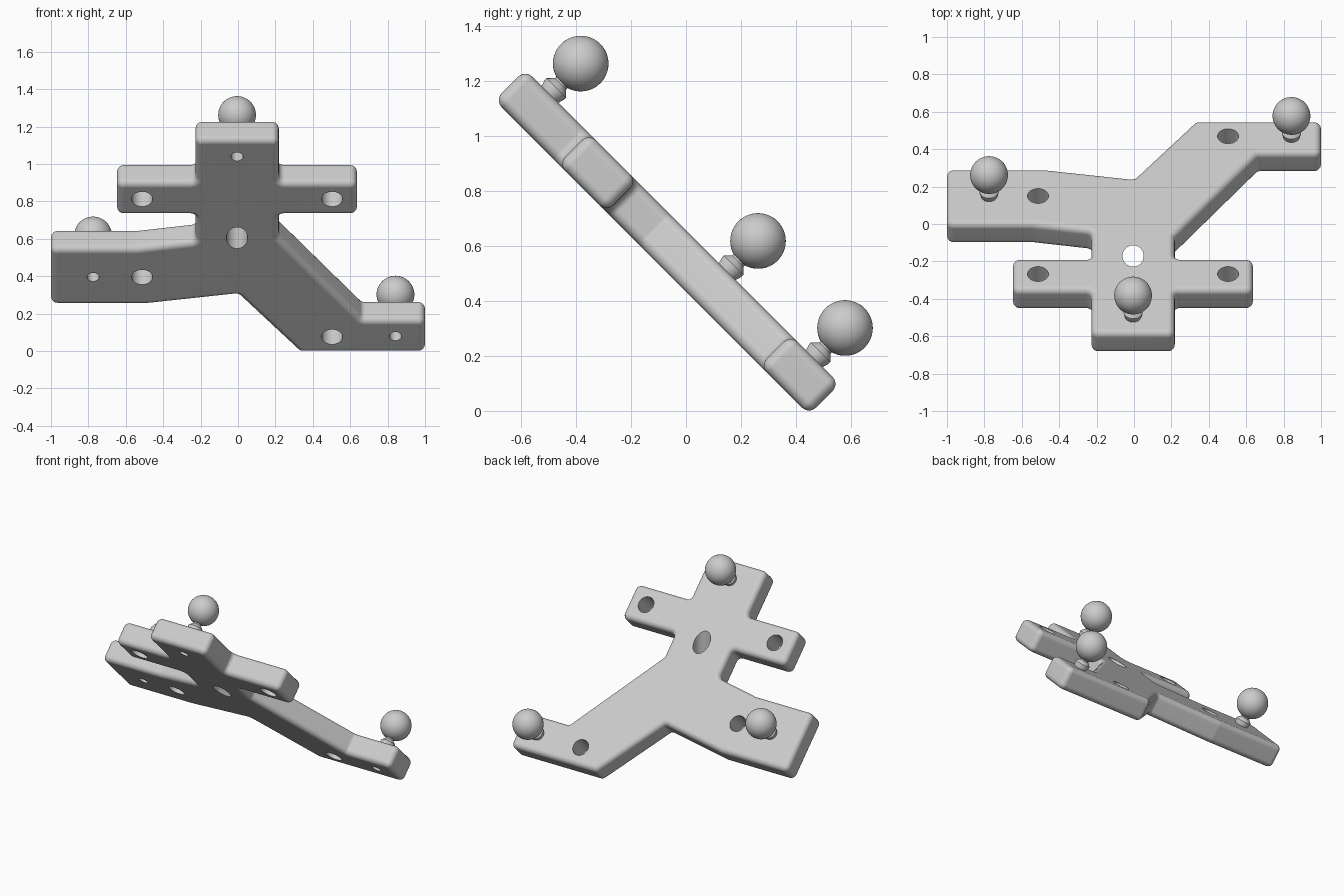
import bpy, bmesh, math
from mathutils import Vector

if "Cube" in bpy.data.objects:
    bpy.data.objects.remove(bpy.data.objects["Cube"])

Q = math.sqrt(0.5)
S_AXIS, T_AXIS = Vector((0, -Q, Q)), Vector((0, Q, Q))   # up the slope, out of the plate
T0, T1, R = 0.307, 0.464, 0.035                          # plate faces and edge rounding

grey = bpy.data.materials.new("light grey")
grey.diffuse_color = (0.6, 0.6, 0.6, 1)
grey.use_nodes = True
grey.node_tree.nodes["Principled BSDF"].inputs["Base Color"].default_value = grey.diffuse_color


def at(u, s, t):
    return Vector((u, 0, 0)) + S_AXIS * s + T_AXIS * t


def finish(name, bm):
    bmesh.ops.recalc_face_normals(bm, faces=bm.faces)
    me = bpy.data.meshes.new(name)
    bm.to_mesh(me)
    bm.free()
    ob = bpy.data.objects.new(name, me)
    bpy.context.collection.objects.link(ob)
    me.materials.append(grey)
    return ob


def loft(name, rings):
    bm = bmesh.new()
    loops = [[bm.verts.new(p) for p in ring] for ring in rings]
    n = len(loops[0])
    for a, b in zip(loops, loops[1:]):
        for i in range(n):
            j = (i + 1) % n
            bm.faces.new((a[i], a[j], b[j], b[i]))
    bm.faces.new(loops[0])
    bm.faces.new(loops[-1])
    return finish(name, bm)


def lathe(name, origin, axis, profile, n=40):
    x = Vector((1, 0, 0))
    y = axis.cross(x)
    ang = [2 * math.pi * i / n for i in range(n)]
    return loft(name, [[origin + axis * h + (x * math.cos(a) + y * math.sin(a)) * r
                        for a in ang] for r, h in profile])


def smooth(ob, angle=35):
    bpy.ops.object.select_all(action='DESELECT')
    ob.select_set(True)
    bpy.context.view_layer.objects.active = ob
    bpy.ops.object.shade_smooth_by_angle(angle=math.radians(angle))


def rounded(points, convex, concave, seg=5):
    """Counter-clockwise outline -> (point, outward normal) with rounded corners."""
    out = []
    for i, p in enumerate(points):
        p = Vector(p)
        d0 = (p - Vector(points[i - 1])).normalized()
        d1 = (Vector(points[(i + 1) % len(points)]) - p).normalized()
        turn = math.atan2(d0.x * d1.y - d0.y * d1.x, d0.dot(d1))
        sign = 1 if turn > 0 else -1
        r = convex if turn > 0 else concave
        n0 = Vector((d0.y, -d0.x))
        start = p - d0 * r * math.tan(abs(turn) / 2)
        centre = start - n0 * r * sign
        a0 = math.atan2(n0.y, n0.x)
        for k in range(seg + 1):
            a = a0 + turn * k / seg
            n = Vector((math.cos(a), math.sin(a)))
            out.append((centre + n * r * sign, n))
    return out


# Plate outline in the sloping plane, counter-clockwise
outline = [(-1.0, 0.037), (-0.48, 0.037), (0, 0.11), (0.33, -0.325), (1.0, -0.325),
           (1.0, -0.073), (0.665, -0.073), (0.218, 0.545), (0.218, 0.715),
           (0.636, 0.715), (0.636, 0.963), (0.218, 0.963), (0.218, 1.29),
           (-0.227, 1.29), (-0.227, 0.963), (-0.647, 0.963), (-0.647, 0.715),
           (-0.227, 0.715), (-0.227, 0.515), (-0.54, 0.465), (-1.0, 0.465)]
pts = rounded(outline, 0.037, 0.03)
layers = []
for k in range(6):
    a = math.pi / 2 * k / 5
    layers.append((R * (1 - math.sin(a)), T0 + R * (1 - math.cos(a))))
layers += [(d, T0 + T1 - t) for d, t in reversed(layers)]
plate = loft("plate", [[at(p.x - n.x * d, p.y - n.y * d, t) for p, n in pts]
                       for d, t in layers])

# Holes: four mounting holes, three screw holes, one vertical centre hole
posts = [(-0.005, 1.163), (-0.775, 0.252), (0.842, -0.195)]
mounts = [(-0.513, 0.842), (0.503, 0.842), (-0.513, 0.252), (0.503, -0.2)]
cutters = [lathe("hole_cutter", at(u, s, 0), T_AXIS, [(r, 0.2), (r, 0.6)])
           for group, r in ((mounts, 0.056), (posts, 0.032)) for u, s in group]
cutters.append(lathe("centre_hole_cutter", Vector((-0.005, -0.171, 0)),
                     Vector((0, 0, 1)), [(0.057, 0.3), (0.057, 1.1)]))
bpy.context.view_layer.objects.active = plate
for c in cutters:
    c.hide_render = True
    m = plate.modifiers.new("hole", 'BOOLEAN')
    m.operation, m.solver, m.object = 'DIFFERENCE', 'EXACT', c
    bpy.ops.object.modifier_apply(modifier=m.name)
    bpy.data.objects.remove(c)
smooth(plate)
w = plate.modifiers.new("clean shading", 'WEIGHTED_NORMAL')
w.keep_sharp = True

# Marker balls on flared stems
for u, s in posts:
    stem = lathe("stem", at(u, s, 0), T_AXIS,
                 [(0.042, T1 - 0.004), (0.05, 0.488), (0.05, 0.497),
                  (0.029, 0.518), (0.029, 0.56)])
    smooth(stem)
    bm = bmesh.new()
    bmesh.ops.create_uvsphere(bm, u_segments=48, v_segments=24, radius=0.101)
    ball = finish("ball", bm)
    ball.location = at(u, s, 0.622)
    smooth(ball)
